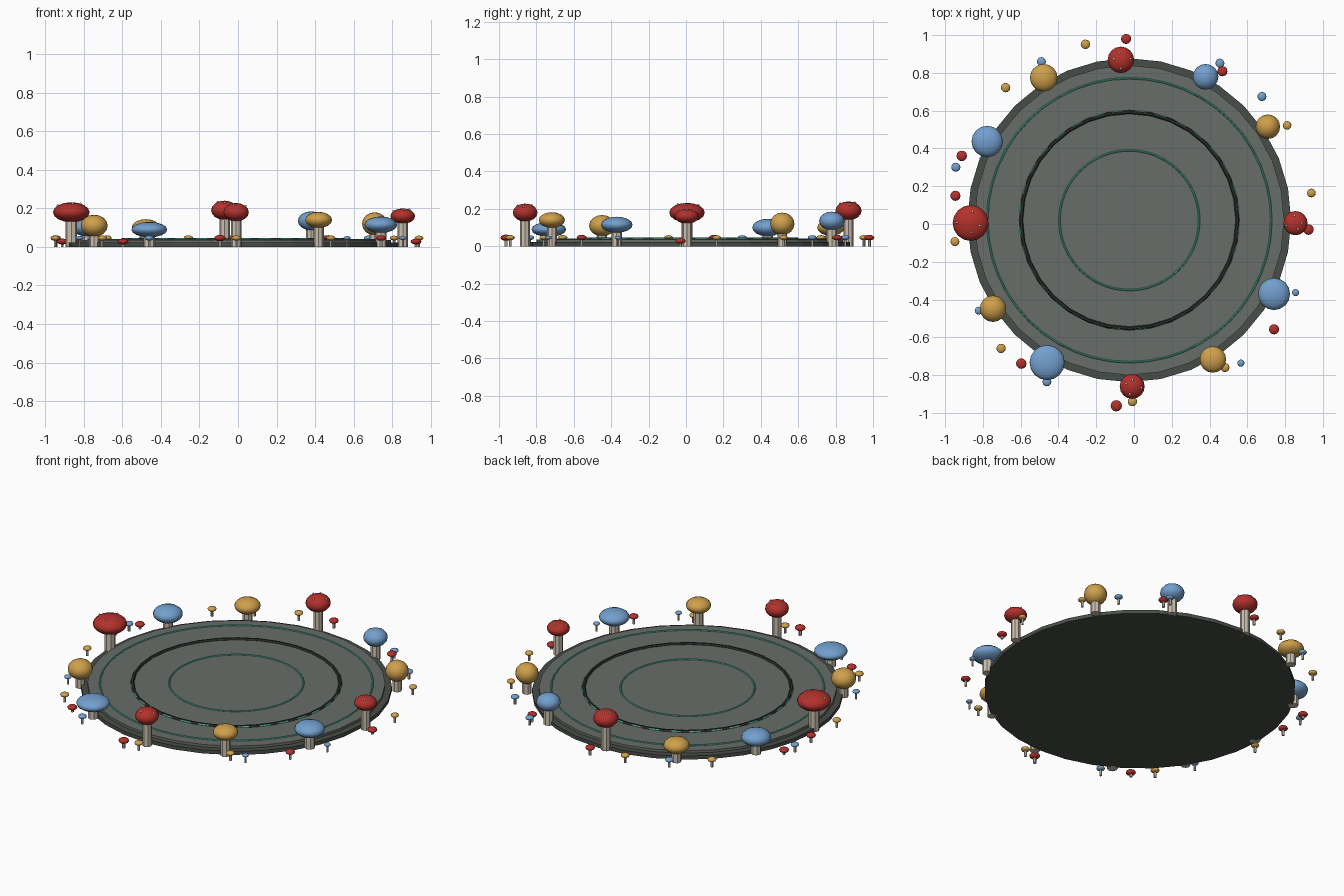
import bpy
from math import sin, cos, radians

cube = bpy.data.objects.get("Cube")
if cube:
    bpy.data.objects.remove(cube, do_unlink=True)


def material(name, red, green, blue):
    mat = bpy.data.materials.new(name)
    mat.use_nodes = True
    mat.diffuse_color = (red, green, blue, 1)
    shader = mat.node_tree.nodes["Principled BSDF"]
    shader.inputs["Base Color"].default_value = mat.diffuse_color
    return mat


RED = material("red cap", .45, .03, .025)
GOLD = material("gold cap", .62, .35, .07)
BLUE = material("blue cap", .17, .35, .62)
STEM = material("pale stem", .6, .53, .42)
SPOT = material("white spot", .85, .83, .78)
STONE = material("grey stone", .14, .155, .14)
DARK = material("dark stone", .065, .075, .065)
GROOVE = material("groove", .025, .028, .025)
GLOW = material("green glow", .07, .45, .32)

# Centre of the platform
CENTRE_X, CENTRE_Y = -.025, .02


def finish(name, mat):
    part = bpy.context.object
    part.name = name
    part.data.materials.append(mat)
    return part


def around(angle, distance):
    """Point at an angle in degrees and a distance from the platform centre."""
    turn = radians(angle)
    return CENTRE_X + distance * cos(turn), CENTRE_Y + distance * sin(turn)


def cylinder(name, x, y, bottom, top, radius, sides, mat):
    bpy.ops.mesh.primitive_cylinder_add(vertices=sides, radius=radius, depth=top - bottom,
                                        location=(x, y, (bottom + top) / 2))
    return finish(name, mat)


def ring(name, radius, tube, sides, mat):
    bpy.ops.mesh.primitive_torus_add(major_radius=radius, minor_radius=tube,
                                     major_segments=sides, minor_segments=6,
                                     location=(CENTRE_X, CENTRE_Y, .038))
    return finish(name, mat)


def ball(name, x, y, z, radius, half_height, mat, segments, rings):
    bpy.ops.mesh.primitive_uv_sphere_add(segments=segments, ring_count=rings, radius=1,
                                         location=(x, y, z))
    part = finish(name, mat)
    part.scale = (radius, radius, half_height)
    bpy.ops.object.shade_smooth()
    return part


def mushroom(name, x, y, z, radius, half_height, stem_radius, mat, segments):
    cylinder(name + "_stem", x, y, 0, z, stem_radius, segments // 2, STEM)
    ball(name + "_cap", x, y, z, radius, half_height, mat, segments, segments // 2)


def add_spots(name, x, y, z, radius, half_height, start):
    """Raised spots spread over the upper side of a cap."""
    for k in range(4):
        turn = start + k * 1.7
        tilt = .55 + .15 * (k % 3)
        ball(f"{name}_spot_{k + 1}",
             x + radius * sin(tilt) * cos(turn),
             y + radius * sin(tilt) * sin(turn),
             z + half_height * cos(tilt), .006, .006, SPOT, 8, 6)


# Stepped round platform
cylinder("platform_base", CENTRE_X, CENTRE_Y, 0, .022, .857, 32, DARK)
cylinder("platform_top", CENTRE_X, CENTRE_Y, .022, .037, .82, 32, STONE)

# Inlaid rings
ring("inner_glow_ring", .37, .005, 48, GLOW)
ring("middle_glow_ring", .575, .007, 48, GLOW)
ring("middle_groove_ring", .573, .01, 32, GROOVE)
ring("outer_glow_ring", .752, .005, 48, GLOW)

# Large mushrooms on the rim: angle, distance, cap radius, cap centre and half height
large = [
    (-1, .88, .064, .16, .04), (34, .885, .065, .12, .06), (62, .86, .068, .135, .05),
    (93, .85, .07, .19, .05), (121, .88, .073, .1, .044), (151, .86, .083, .1, .047),
    (181, .84, .095, .18, .052), (213, .86, .07, .11, .057), (240, .87, .093, .09, .04),
    (271, .88, .066, .18, .048), (301, .86, .07, .14, .042), (333, .86, .085, .115, .043),
]
colours = [RED, GOLD, BLUE]
for index, (angle, distance, radius, z, half_height) in enumerate(large):
    name = f"large_mushroom_{index + 1}"
    mat = colours[index % 3]
    x, y = around(angle, distance)
    mushroom(name, x, y, z, radius, half_height, .018 + .13 * radius, mat, 16)
    if mat is RED:
        add_spots(name, x, y, z, radius, half_height, index)

# Small mushrooms outside the rim: colour, cap radius, cap height, distance, angles
small = [
    (RED, .027, .046, .93, [58, 172]),
    (RED, .027, .046, .96, [91, 323]),
    (RED, .028, .028, .95, [159, 233, 357]),
    (RED, .03, .046, .985, [266]),
    (GOLD, .024, .046, .93, [187, 303]),
    (GOLD, .025, .046, .96, [104, 133, 225, 271]),
    (GOLD, .023, .046, .975, [8.5, 31]),
    (BLUE, .021, .046, .93, [211]),
    (BLUE, .024, .046, .96, [43, 60, 119, 163, 243]),
    (BLUE, .019, .046, .96, [308, 336.5]),
]
for mat, radius, z, distance, angles in small:
    for angle in angles:
        x, y = around(angle, distance)
        mushroom(f"small_mushroom_at_{angle:.0f}", x, y, z, radius, radius * .55,
                 radius * .3, mat, 12)
